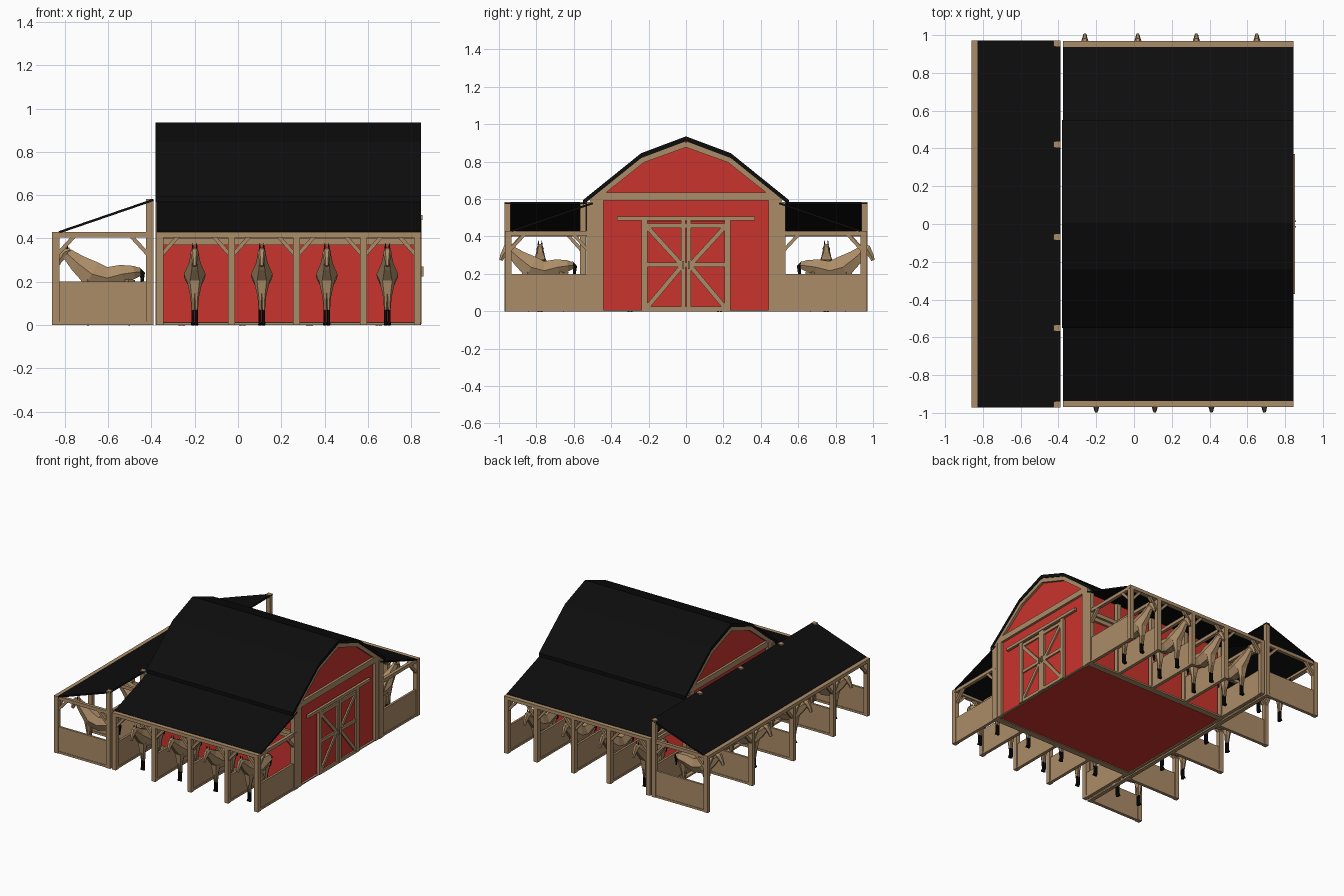
import bpy, bmesh, math
from mathutils import Matrix, Vector

cube = bpy.data.objects.get("Cube")
if cube:
    bpy.data.objects.remove(cube)


def material(name, rgb):
    m = bpy.data.materials.new(name)
    m.use_nodes = True
    m.diffuse_color = (*rgb, 1)
    bsdf = m.node_tree.nodes["Principled BSDF"]
    bsdf.inputs["Base Color"].default_value = (*rgb, 1)
    bsdf.inputs["Roughness"].default_value = 0.8
    return m


TAN = material("tan timber", (0.41, 0.265, 0.138))
RED = material("barn red", (0.59, 0.034, 0.026))
BLACK = material("black", (0.004, 0.004, 0.004))


def finish(bm, name, mat, matrix=Matrix()):
    bm.transform(matrix)
    bmesh.ops.recalc_face_normals(bm, faces=bm.faces)
    me = bpy.data.meshes.new(name)
    bm.to_mesh(me)
    bm.free()
    me.materials.append(mat)
    ob = bpy.data.objects.new(name, me)
    bpy.context.scene.collection.objects.link(ob)


def box(bm, x0, x1, y0, y1, z0, z1):
    m = Matrix.Translation(((x0 + x1) / 2, (y0 + y1) / 2, (z0 + z1) / 2))
    bmesh.ops.create_cube(bm, size=1, matrix=m @ Matrix.Diagonal((x1 - x0, y1 - y0, z1 - z0, 1)))


def bar(bm, p, q, across, width, depth):
    """Square timber from p to q; depth is measured along the axis 'across'."""
    p, q, a = Vector(p), Vector(q), Vector(across)
    d = (q - p).normalized()
    rot = Matrix((d, a.cross(d), a)).transposed().to_4x4()
    bmesh.ops.create_cube(bm, size=1, matrix=Matrix.Translation((p + q) / 2) @ rot
                          @ Matrix.Diagonal(((q - p).length, width, depth, 1)))


def prism(bm, profile, x0, x1):
    """Extrude a (y, z) outline along x."""
    face = bm.faces.new([bm.verts.new((x0, y, z)) for y, z in profile])
    out = bmesh.ops.extrude_face_region(bm, geom=[face])["geom"]
    bmesh.ops.translate(bm, vec=(x1 - x0, 0, 0), verts=[v for v in out if isinstance(v, bmesh.types.BMVert)])


def loft(bm, u, v0, stations, sides=6):
    """Skin rings (forward, height, half width, half depth) along a path in the v-z plane."""
    pts = [Vector((u, v0 + s[0], s[1])) for s in stations]
    rings = []
    for i, s in enumerate(stations):
        d = (pts[min(i + 1, len(pts) - 1)] - pts[max(i - 1, 0)]).normalized()
        n = Vector((0, -d.z, d.y))
        ring = []
        for k in range(sides):
            a = math.tau * k / sides
            ring.append(bm.verts.new(pts[i] + Vector((math.cos(a) * s[2], 0, 0)) + n * math.sin(a) * s[3]))
        rings.append(ring)
    for a, b in zip(rings, rings[1:]):
        for k in range(sides):
            j = (k + 1) % sides
            bm.faces.new((a[k], a[j], b[j], b[k]))
    bm.faces.new(rings[0])
    bm.faces.new(rings[-1])


BODY = [(.005, .245, .015, .02), (.035, .243, .04, .035), (.09, .235, .045, .05),
        (.16, .217, .048, .058), (.23, .235, .05, .07), (.295, .285, .028, .048), (.345, .33, .018, .03)]
HEAD = [(.33, .348, .014, .014), (.358, .335, .02, .026), (.382, .297, .012, .016), (.392, .272, .01, .011)]
TAIL = [(.015, .262, .008, .008), (-.004, .24, .014, .012), (0, .17, .005, .005)]


def horse(coat, dark, u, v):
    loft(coat, u, v, BODY)
    loft(coat, u, v, HEAD)
    loft(dark, u, v, TAIL, 5)
    for side in (-1, 1):
        loft(dark, u + side * .009, v, [(.343, .352, .005, .005), (.346, .378, .001, .001)], 4)
        for f in (.06, .25):
            x = u + side * .008
            loft(coat, x, v, [(f, .21, .03, .035), (f + .004, .13, .012, .016), (f, .07, .007, .01)])
            loft(dark, x, v, [(f, .071, .0075, .01), (f, .02, .007, .009), (f + .006, 0, .009, .014)])


def lean_to(name, m, posts, horses, tail, ends):
    """Local frame: x runs along the wall, y points outward, z is up."""
    frame, panels, roof = bmesh.new(), bmesh.new(), bmesh.new()
    box(frame, ends[0], ends[1], .435, .47, .405, .43)
    box(frame, ends[0], ends[1], 0, .02, .4, .43)
    box(frame, ends[0], ends[1], 0, .03, 0, .012)
    for i, u in enumerate(posts):
        w = .016
        box(frame, u - w, u + w, .435, .47, 0, .42)
        box(frame, u - w, u + w, 0, .035, 0, .583)
        box(frame, u - .012, u + .012, .02, .45, .405, .43)
        box(frame, u - .012, u + .012, .02, .45, 0, .016)
        box(panels, u - .008, u + .008, .02, .45, .01, .2)
        # Knee braces along the front and across the stall
        for s in (-1, 1):
            if 0 <= i + s < len(posts):
                bar(frame, (u + s * .008, .452, .325), (u + s * .085, .452, .412), (0, 1, 0), .018, .02)
        bar(frame, (u, .445, .325), (u, .365, .412), (1, 0, 0), .018, .02)
        bar(frame, (u, .025, .325), (u, .105, .412), (1, 0, 0), .018, .02)
    bar(roof, ((ends[0] + ends[1]) / 2, 0, .578), ((ends[0] + ends[1]) / 2, .437, .428),
        (1, 0, 0), .011, ends[1] - ends[0])
    coat, dark = bmesh.new(), bmesh.new()
    for u in horses:
        horse(coat, dark, u, tail)
    finish(frame, name + "_timber_frame", TAN, m)
    finish(panels, name + "_stall_partitions", TAN, m)
    finish(roof, name + "_roof", BLACK, m)
    finish(coat, name + "_horses", TAN, m)
    finish(dark, name + "_horse_hooves_tails_ears", BLACK, m)


def place(u, v, origin):
    m = Matrix((u, v, (0, 0, 1))).transposed().to_4x4()
    return Matrix.Translation(origin) @ m


# Stalls on three sides
side_posts = [-.36, -.03, .27, .58, .828]
lean_to("front_stalls", place((1, 0, 0), (0, -1, 0), (0, -.498, 0)), side_posts,
        [-.2, .11, .41, .69], .1, (-.376, .845))
lean_to("back_stalls", place((1, 0, 0), (0, 1, 0), (0, .498, 0)), side_posts,
        [-.26, .02, .33, .65], .11, (-.376, .845))
lean_to("left_stalls", place((0, 1, 0), (-1, 0, 0), (-.39, 0, 0)), [-.955, -.55, -.07, .42, .955],
        [-.78, -.3, .18, .75], .055, (-.971, .971))

# Barn body
bm = bmesh.new()
half = [(.485, .006), (.485, .62), (.235, .825), (0, .91)]
prism(bm, half + [(-y, z) for y, z in half[-2::-1]], -.362, .822)
finish(bm, "barn_walls", RED)

# Gambrel roof
bm = bmesh.new()
slope = [(.55, .595), (.24, .845), (0, .935)]
top = slope + [(-y, z) for y, z in slope[-2::-1]]
prism(bm, top + [(y, z - .026) for y, z in reversed(top)], -.38, .845)
finish(bm, "barn_roof", BLACK)

# Gable trim, corner posts, sills and wall rails
bm = bmesh.new()
for x in (-.368, .829):
    box(bm, x - .011, x + .011, -.46, .46, .592, .635)
    box(bm, x - .008, x + .008, -.49, .49, 0, .008)
    for s in (-1, 1):
        box(bm, x - .012, x + .012, min(s * .44, s * .5), max(s * .44, s * .5), 0, .625)
        box(bm, x - .014, x + .014, min(s * .48, s * .5), max(s * .48, s * .5), 0, .6)
        bar(bm, (x, s * .515, .592), (x, s * .225, .822), (1, 0, 0), .042, .022)
        bar(bm, (x, s * .24, .812), (x, 0, .899), (1, 0, 0), .042, .022)
for s in (-1, 1):
    y = s * .492
    box(bm, -.37, .835, y - .009, y + .009, .37, .41)
    box(bm, -.37, .835, y - .012, y + .012, 0, .014)
finish(bm, "barn_trim", TAN)

# Sliding double doors
panels, frame = bmesh.new(), bmesh.new()
box(panels, .82, .834, -.235, .235, .004, .48)
box(frame, .832, .852, -.37, .37, .485, .507)
for s in (-1, 1):
    for c in (.014, .222):
        box(frame, .832, .847, s * c - .012 - .005 * (c > .1), s * c + .012 + .005 * (c > .1), .004, .49)
    for z in (.014, .248, .458):
        box(frame, .832, .845, min(0, s * .235), max(0, s * .235), z - .012, z + .012)
    for z in (.022, .45):
        bar(frame, (.838, s * .207, z), (.838, s * .02, .245), (1, 0, 0), .024, .012)
    box(frame, .845, .858, s * .014 - .004, s * .014 + .004, .225, .27)
finish(panels, "door_panels", RED)
finish(frame, "door_frames_and_rail", TAN)
